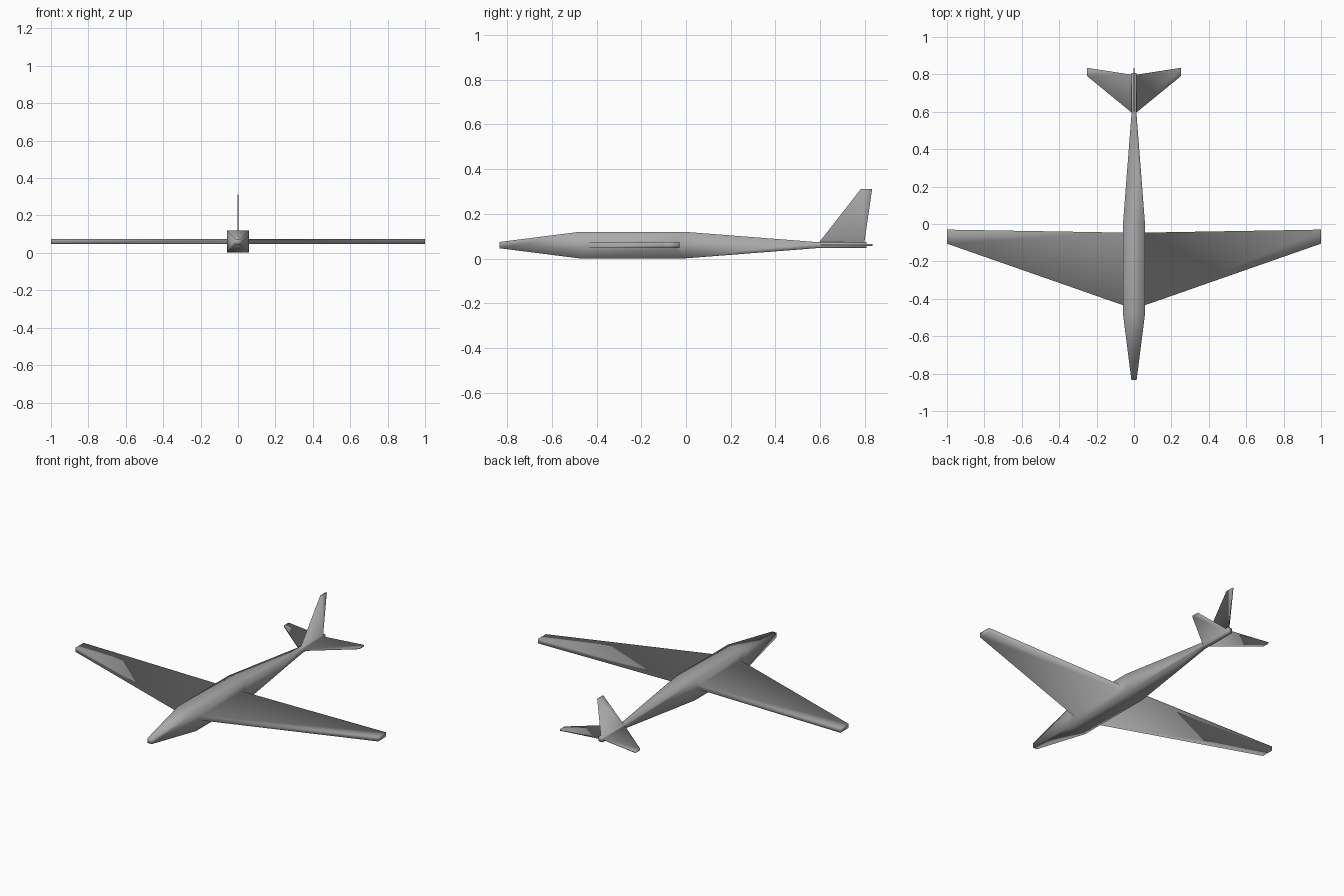
import bpy, bmesh
from mathutils import Vector

cube = bpy.data.objects.get("Cube")
if cube:
    bpy.data.objects.remove(cube, do_unlink=True)

grey = bpy.data.materials.new("plain_grey")
grey.use_nodes = True
grey.diffuse_color = (0.4, 0.4, 0.4, 1)
grey.node_tree.nodes["Principled BSDF"].inputs["Base Color"].default_value = grey.diffuse_color

bm = bmesh.new()
MID = 0.06


def grow_surface(face, inset, axis, reach, lead, trail):
    """Inset a body panel and extrude it to a tapered, swept tip."""
    bmesh.ops.inset_individual(bm, faces=[face], thickness=inset, use_even_offset=True)
    tip = bmesh.ops.extrude_discrete_faces(bm, faces=[face])["faces"][0]
    middle = tip.calc_center_median().y
    for v in tip.verts:
        v.co[axis] = reach
        v.co.y = lead if v.co.y < middle else trail


# Fuselage: square sections lofted from nose to tail (y, half width)
sections = [(-0.835, 0.014), (-0.48, 0.059), (0, 0.059), (0.587, 0.0135), (0.808, 0.0135)]
corners = [(-1, -1), (1, -1), (1, 1), (-1, 1)]
rings = [[bm.verts.new((cx * h, y, MID + cz * h)) for cx, cz in corners] for y, h in sections]
panels = []
for a, b in zip(rings, rings[1:]):
    panels.append([bm.faces.new((a[i], a[(i + 1) % 4], b[(i + 1) % 4], b[i])) for i in range(4)])
bm.faces.new(rings[0])
bm.faces.new(rings[-1])
bmesh.ops.recalc_face_normals(bm, faces=bm.faces[:])

# Wings and tailplanes, grown out of the side panels (panel 1 is +x, 3 is -x)
for index, side in ((1, 1), (3, -1)):
    grow_surface(panels[1][index], 0.046, 0, side * 1.0, -0.105, -0.03)
    grow_surface(panels[3][index], 0.0095, 0, side * 0.25, 0.79, 0.835)

# Fin, grown out of the top tail panel
grow_surface(panels[3][2], 0.0095, 2, 0.312, 0.783, 0.833)

bmesh.ops.recalc_face_normals(bm, faces=bm.faces[:])
for f in bm.faces:
    f.smooth = True

mesh = bpy.data.meshes.new("glider_airframe")
bm.to_mesh(mesh)
bm.free()
mesh.materials.append(grey)
airframe = bpy.data.objects.new("glider_airframe", mesh)
bpy.context.collection.objects.link(airframe)
